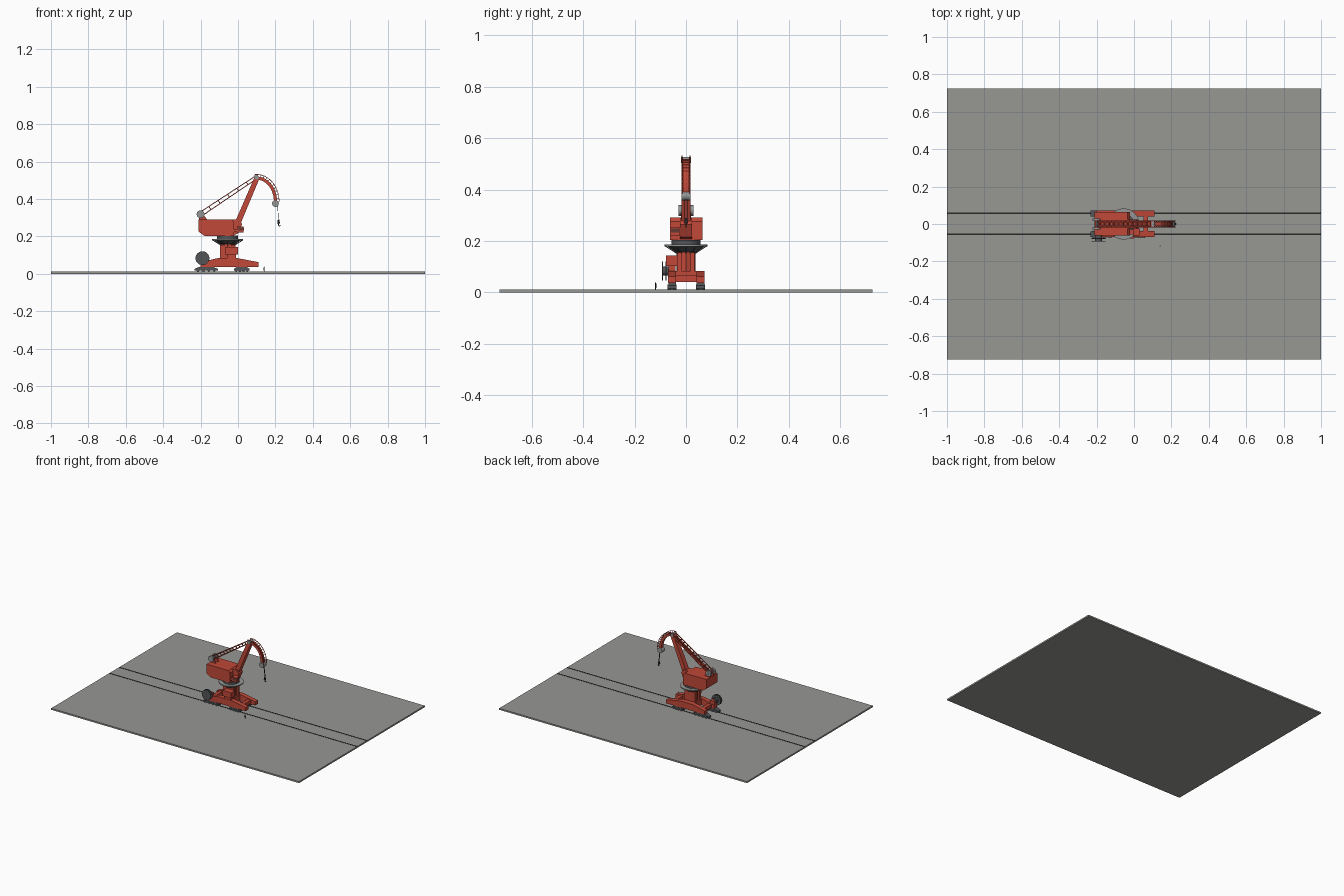
import bpy, bmesh, math
from mathutils import Vector

if "Cube" in bpy.data.objects:
    bpy.data.objects.remove(bpy.data.objects["Cube"])


def mat(name, rgb):
    m = bpy.data.materials.new(name)
    m.diffuse_color = (*rgb, 1)
    m.use_nodes = True
    m.node_tree.nodes["Principled BSDF"].inputs["Base Color"].default_value = m.diffuse_color
    return m


RED = mat("crane red", (0.53, 0.065, 0.04))
CONCRETE = mat("concrete grey", (0.31, 0.31, 0.295))
DARK = mat("dark steel", (0.085, 0.09, 0.095))
STEEL = mat("light steel", (0.30, 0.31, 0.31))
BLACK = mat("rail black", (0.02, 0.02, 0.022))
GLASS = mat("window grey", (0.13, 0.04, 0.035))


def finish(name, bm, material, smooth=False):
    bmesh.ops.recalc_face_normals(bm, faces=bm.faces)
    me = bpy.data.meshes.new(name)
    bm.to_mesh(me)
    bm.free()
    me.materials.append(material)
    ob = bpy.data.objects.new(name, me)
    bpy.context.collection.objects.link(ob)
    if smooth:
        bpy.context.view_layer.objects.active = ob
        ob.select_set(True)
        bpy.ops.object.shade_smooth_by_angle(angle=math.radians(35))
        ob.select_set(False)
    return ob


def prism(name, profile, y0, y1, material):
    """Side profile in x, z pushed from y0 to y1."""
    bm = bmesh.new()
    f = bm.faces.new([bm.verts.new((x, y0, z)) for x, z in profile])
    new = bmesh.ops.extrude_face_region(bm, geom=[f])["geom"]
    bmesh.ops.translate(bm, vec=(0, y1 - y0, 0),
                        verts=[v for v in new if isinstance(v, bmesh.types.BMVert)])
    return finish(name, bm, material)


def box(name, x0, x1, y0, y1, z0, z1, material):
    return prism(name, [(x0, z0), (x1, z0), (x1, z1), (x0, z1)], y0, y1, material)


def cone(name, a, b, r0, r1, material, sides=32):
    """Round part from point a to point b."""
    a, b = Vector(a), Vector(b)
    bm = bmesh.new()
    bmesh.ops.create_cone(bm, cap_ends=True, segments=sides, radius1=r0, radius2=r1, depth=(b - a).length)
    bm.transform((b - a).to_track_quat('Z', 'Y').to_matrix().to_4x4())
    bmesh.ops.translate(bm, vec=(a + b) / 2, verts=bm.verts)
    return finish(name, bm, material, sides > 8)


def bars(name, pairs, size, material):
    """Many square bars joined in one mesh."""
    bm = bmesh.new()
    for a, b in pairs:
        a, b = Vector(a), Vector(b)
        d = (b - a).normalized()
        u = d.cross(Vector((0, 1, 0)))
        u = u.normalized() if u.length > 1e-3 else Vector((1, 0, 0))
        w = d.cross(u)
        h = size / 2
        ends = [[bm.verts.new(p + u * s * h + w * t * h) for s, t in ((-1, -1), (1, -1), (1, 1), (-1, 1))]
                for p in (a, b)]
        for e in ends:
            bm.faces.new(e)
        for i in range(4):
            j = (i + 1) % 4
            bm.faces.new((ends[0][i], ends[0][j], ends[1][j], ends[1][i]))
    return finish(name, bm, material)


# Quay slab and rails
box("quay_slab", -1, 1, -0.725, 0.725, 0, 0.011, CONCRETE)
for y in (-0.055, 0.058):
    box("crane_rail", -1, 1, y - 0.004, y + 0.004, 0.011, 0.0125, BLACK)

# Travelling base: side beams, bogies, cross beams
side = [(-0.2, 0.036), (0.11, 0.036), (0.11, 0.062), (0, 0.083), (-0.11, 0.083), (-0.2, 0.062)]
for y in (-0.054, 0.056):
    prism("side_beam", side, y - 0.016, y + 0.016, RED)
    for x in (-0.17, 0.02):
        hw = 0.062 if x < 0 else 0.042
        prism("bogie", [(x - hw, 0.017), (x + hw, 0.017), (x + hw, 0.026),
                        (x + hw * 0.6, 0.037), (x - hw * 0.6, 0.037), (x - hw, 0.026)],
              y - 0.015, y + 0.015, DARK)
        for k in (-0.7, -0.23, 0.23, 0.7):
            cone("bogie_wheel", (x + k * hw, y - 0.017, 0.021), (x + k * hw, y + 0.017, 0.021),
                 0.009, 0.009, DARK, 16)
for x0, x1 in ((-0.18, -0.155), (-0.1, -0.01), (0.05, 0.075)):
    box("cross_beam", x0, x1, -0.04, 0.042, 0.04, 0.083 if x0 == -0.1 else 0.066, RED)

# Column with buttress plates
CX = -0.055
cone("column", (CX, 0, 0.075), (CX, 0, 0.185), 0.036, 0.036, RED, 8)
for y in (-0.026, 0.026):
    box("buttress_plate", CX - 0.042, CX + 0.042, y - 0.008, y + 0.008, 0.083, 0.155, RED)
box("electric_house", -0.07, 0.0, -0.078, -0.034, 0.103, 0.143, RED)
box("electric_house_support", -0.06, -0.012, -0.068, -0.04, 0.08, 0.103, RED)

# Slewing platform, struts, railing and bearing
cone("platform_underside", (CX, 0, 0.158), (CX, 0, 0.179), 0.042, 0.07, DARK)
cone("platform_disc", (CX, 0, 0.179), (CX, 0, 0.186), 0.083, 0.083, STEEL)
ring = [(CX + 0.08 * math.cos(i * math.pi / 12), 0.08 * math.sin(i * math.pi / 12)) for i in range(24)]
bars("platform_struts", [((CX + (x - CX) * 0.45, y * 0.45, 0.152), (x, y, 0.18)) for x, y in ring[::2]],
     0.004, DARK)
cone("slewing_bearing", (CX, 0, 0.184), (CX, 0, 0.204), 0.056, 0.056, DARK)

# Machinery house with sloped rear corner
prism("machinery_house", [(-0.21, 0.225), (-0.18, 0.203), (-0.022, 0.203), (-0.022, 0.276),
                          (-0.035, 0.291), (-0.21, 0.291)], -0.062, 0.064, RED)
prism("boom_foot", [(-0.03, 0.205), (0.0, 0.215), (0.022, 0.265), (0.01, 0.29), (-0.04, 0.29)],
      -0.024, 0.024, RED)

# Operator cabin with windows
box("operator_cabin", -0.006, 0.03, -0.062, -0.024, 0.22, 0.252, RED)
box("cabin_arm", -0.025, 0.0, -0.055, -0.03, 0.222, 0.236, RED)
box("cabin_front_window", 0.03, 0.031, -0.058, -0.028, 0.232, 0.248, GLASS)
box("cabin_side_window", 0.004, 0.026, -0.063, -0.062, 0.232, 0.248, GLASS)

# Main boom: tapered twin plates and filling box
boom = [(-0.018, 0.272), (0.018, 0.278), (0.113, 0.505), (0.105, 0.522), (0.088, 0.515)]
prism("main_boom", boom, -0.014, 0.014, RED)
for s in (-1, 1):
    prism("boom_side_plate", boom, s * 0.014, s * 0.018, RED)
cone("boom_head_sheave", (0.1, -0.02, 0.515), (0.1, 0.02, 0.515), 0.012, 0.012, STEEL, 20)

# Rear tie truss: four chords, frames and diagonals
A, B = Vector((-0.2, 0, 0.318)), Vector((0.098, 0, 0.516))
up = Vector((-(B - A).z, 0, (B - A).x)).normalized() * 0.011
W = Vector((0, 0.016, 0))
pairs = [(A + up * s + W * t, B + up * s * 0.7 + W * t) for s in (-1, 1) for t in (-1, 1)]
N = 12
for i in range(N + 1):
    p, k = A.lerp(B, i / N), 1 - 0.3 * i / N
    for s in (-1, 1):
        pairs.append((p + up * s * k - W, p + up * s * k + W))
    if i % 2 == 0:
        pairs += [(p - up * k + W * t, p + up * k + W * t) for t in (-1, 1)]
bars("tie_truss", pairs, 0.0045, RED)
d = (B - A).normalized()
bars("tie_walkway", [(A - up + W * t, B - up * 0.7 + W * t) for t in (-0.6, -0.2, 0.2, 0.6)], 0.004, RED)

# Rear counterweight sheaves
for s in (-1, 1):
    cone("rear_sheave", (-0.2, s * 0.018, 0.318), (-0.2, s * 0.03, 0.318), 0.021, 0.021, STEEL, 24)
cone("rear_axle", (-0.2, -0.03, 0.318), (-0.2, 0.03, 0.318), 0.008, 0.008, DARK, 16)
for y in (-0.016, 0.016):
    prism("rear_bracket", [(-0.21, 0.29), (-0.165, 0.29), (-0.19, 0.322), (-0.206, 0.322)],
          y - 0.003, y + 0.003, RED)

# Curved jib: an arch band with an outer handrail
C, RX, RZ = Vector((0.1, 0, 0.385)), 0.105, 0.131


def arch(deg, off):
    a = math.radians(deg)
    return (C.x + (RX + off) * math.cos(a), C.z + (RZ + off) * math.sin(a))


angles = [95 - 95 * i / 12 for i in range(13)]
band = [arch(a, 0.004) for a in angles] + [arch(a, -0.013) for a in reversed(angles)]
prism("curved_jib", band, -0.012, 0.012, RED)
rail = []
for y in (-0.016, 0.016):
    pts = [Vector((x, y, z)) for x, z in (arch(a, 0.015) for a in angles)]
    rail += list(zip(pts, pts[1:]))
    rail += [(p, Vector((arch(a, 0)[0], y * 0.7, arch(a, 0)[1]))) for p, a in zip(pts, angles)]
rail += [((x, -0.016, z), (x, 0.016, z)) for x, z in (arch(a, 0.004) for a in angles)]
bars("jib_handrail", rail, 0.003, RED)

# Jib tip sheave, hoist rope and hook
cone("jib_tip_sheave", (0.2, -0.018, 0.375), (0.2, 0.018, 0.375), 0.018, 0.018, STEEL, 24)
bars("hoist_rope", [((0.211, y, 0.37), (0.217, y, 0.285)) for y in (-0.004, 0.004)], 0.002, BLACK)
cone("hook_block", (0.217, 0, 0.268), (0.217, 0, 0.29), 0.008, 0.004, BLACK, 12)
bars("hook", [((0.217, 0, 0.27), (0.217, 0, 0.258)), ((0.217, 0, 0.258), (0.222, 0, 0.253)),
              ((0.222, 0, 0.253), (0.226, 0, 0.26))], 0.004, BLACK)

# Cable reel at the rear
RXC = (-0.19, 0.083)
for y in (-0.092, -0.078):
    cone("reel_disc", (RXC[0], y - 0.002, RXC[1]), (RXC[0], y + 0.002, RXC[1]), 0.037, 0.037, DARK, 28)
cone("reel_core", (RXC[0], -0.092, RXC[1]), (RXC[0], -0.06, RXC[1]), 0.018, 0.018, DARK, 20)
box("reel_bracket", -0.2, -0.165, -0.07, -0.04, 0.05, 0.09, RED)

# Bystander on the quay
cone("bystander_body", (0.14, -0.118, 0.011), (0.14, -0.118, 0.034), 0.002, 0.003, BLACK, 8)
cone("bystander_head", (0.14, -0.118, 0.034), (0.14, -0.118, 0.039), 0.002, 0.002, BLACK, 8)
